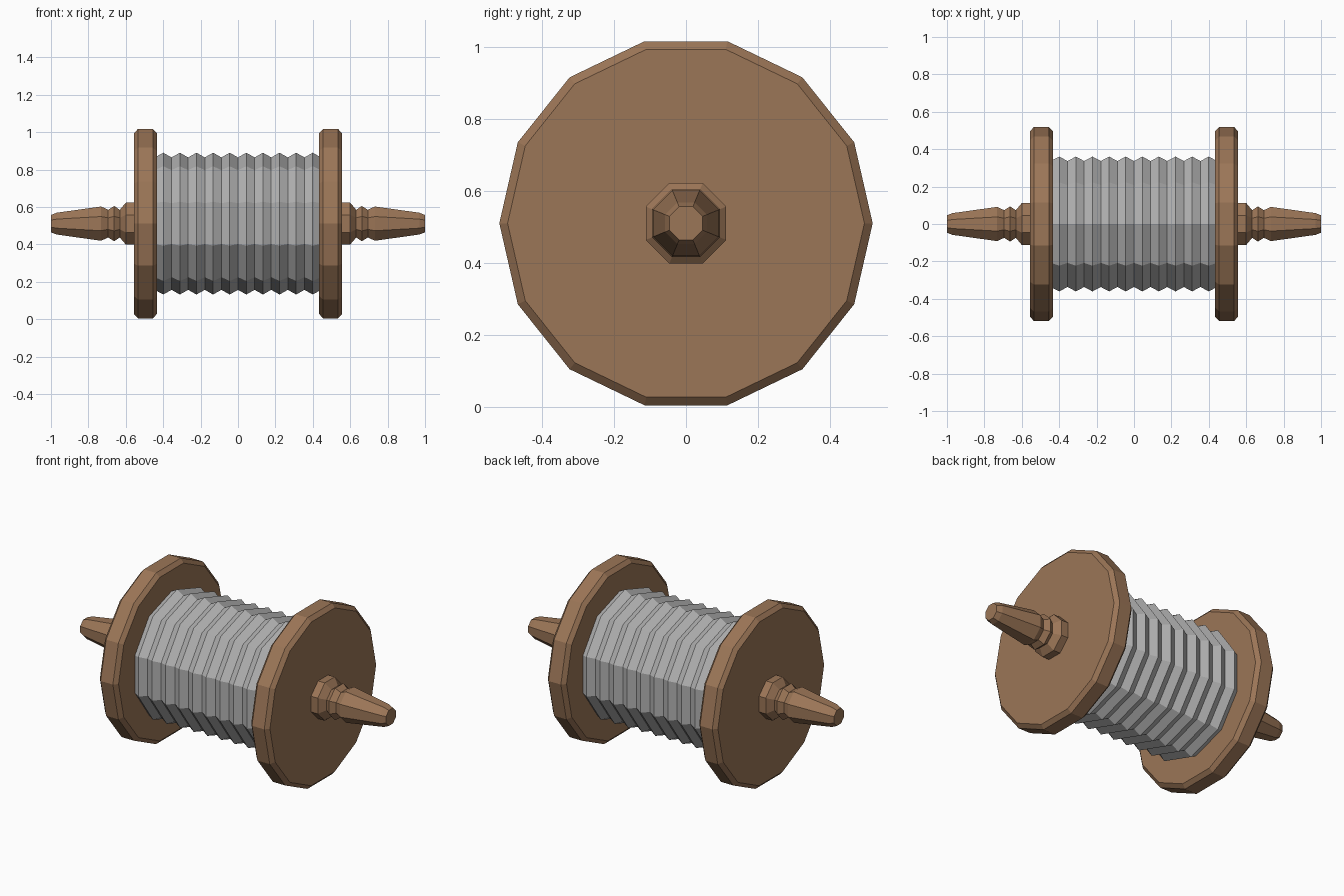
import bpy, bmesh, math

if "Cube" in bpy.data.objects:
    bpy.data.objects.remove(bpy.data.objects["Cube"])

CENTRE_Z = 0.511


def material(name, colour):
    mat = bpy.data.materials.new(name)
    mat.diffuse_color = (*colour, 1.0)
    mat.use_nodes = True
    mat.node_tree.nodes["Principled BSDF"].inputs["Base Color"].default_value = mat.diffuse_color
    return mat


wood = material("brown wood", (0.33, 0.18, 0.095))
thread = material("grey thread", (0.45, 0.45, 0.45))


def lathe(name, profile, sides, phase, mat):
    """Spin (x, radius) points about the spool axis and cap both ends."""
    bm = bmesh.new()
    rings = []
    for x, r in profile:
        ring = []
        for i in range(sides):
            a = phase + math.tau * i / sides
            ring.append(bm.verts.new((x, r * math.cos(a), CENTRE_Z + r * math.sin(a))))
        rings.append(ring)
    for a, b in zip(rings, rings[1:]):
        for i in range(sides):
            j = (i + 1) % sides
            bm.faces.new((a[i], a[j], b[j], b[i]))
    bm.faces.new(rings[0])
    bm.faces.new(rings[-1])
    bmesh.ops.recalc_face_normals(bm, faces=bm.faces)
    mesh = bpy.data.meshes.new(name)
    bm.to_mesh(mesh)
    bm.free()
    mesh.materials.append(mat)
    obj = bpy.data.objects.new(name, mesh)
    bpy.context.collection.objects.link(obj)
    return obj


# Wound thread: ten ridges with grooves between, ten-sided
pitch = 0.0888
winding = [(-0.445, 0.354)]
for k in range(10):
    x = (k - 4.5) * pitch
    winding.append((x, 0.379))
    winding.append((x + pitch / 2, 0.354))
lathe("thread_winding", winding, 10, math.pi / 2, thread)

# Chamfered end discs and turned handles, one of each per side
disc = [(0.434, 0.496), (0.455, 0.519), (0.535, 0.519), (0.556, 0.496)]
handle = [(0.55, 0.121), (0.60, 0.121), (0.632, 0.08), (0.662, 0.102),
          (0.694, 0.08), (0.732, 0.099), (0.97, 0.063), (1.0, 0.05)]
for side, s in (("left", -1), ("right", 1)):
    lathe(side + "_disc", [(s * x, r) for x, r in disc], 14, 0, wood)
    lathe(side + "_handle", [(s * x, r) for x, r in handle], 8, math.pi / 8, wood)
